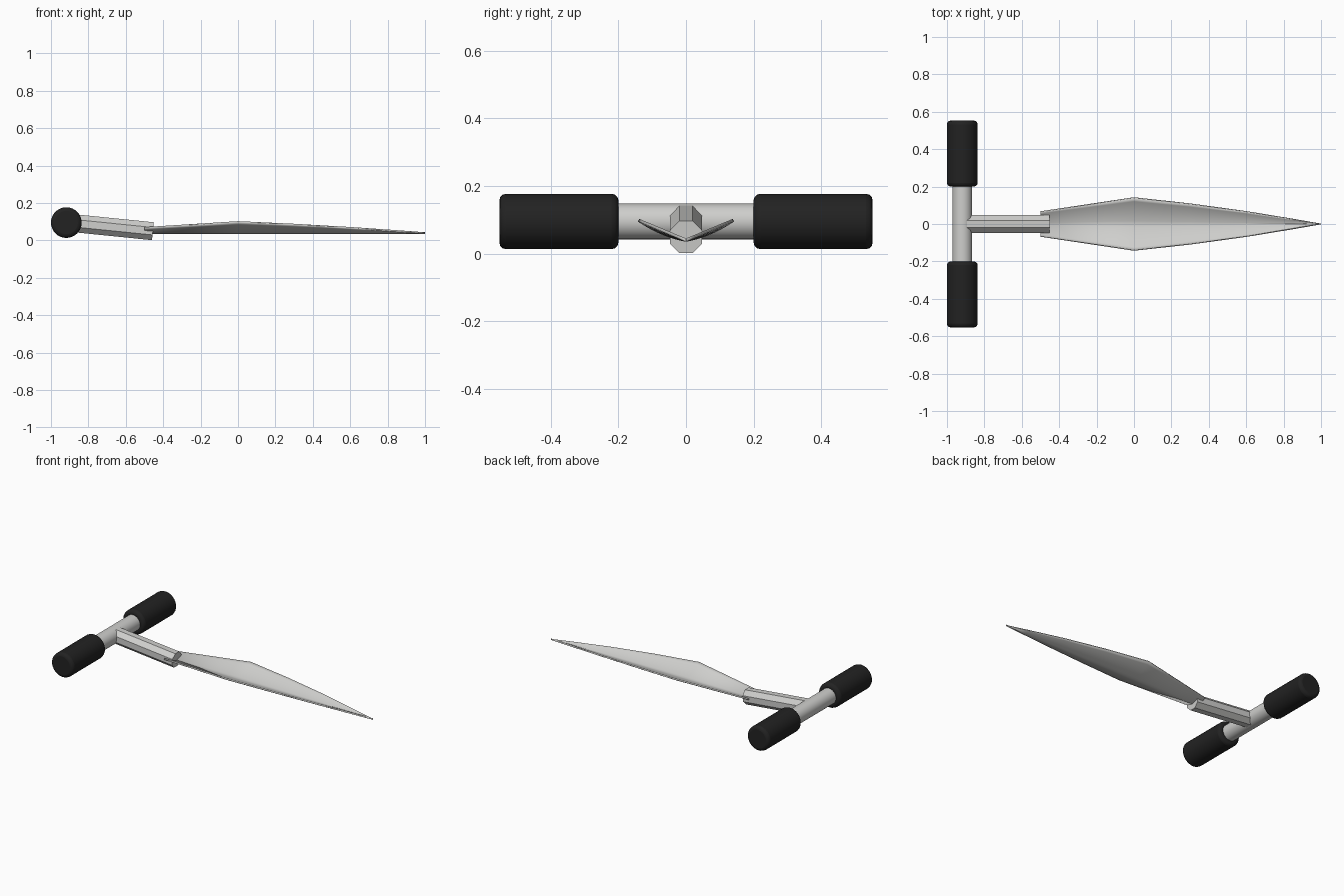
import bpy, bmesh, math
from mathutils import Vector

cube = bpy.data.objects.get("Cube")
if cube:
    bpy.data.objects.remove(cube, do_unlink=True)


def material(name, colour):
    m = bpy.data.materials.new(name)
    m.use_nodes = True
    m.diffuse_color = (*colour, 1)
    m.node_tree.nodes["Principled BSDF"].inputs["Base Color"].default_value = (*colour, 1)
    return m


steel = material("light steel", (0.62, 0.62, 0.605))
rubber = material("black rubber", (0.016, 0.016, 0.016))


def smooth(obj, angle=30):
    bpy.ops.object.select_all(action="DESELECT")
    obj.select_set(True)
    bpy.context.view_layer.objects.active = obj
    bpy.ops.object.shade_smooth_by_angle(angle=math.radians(angle))


def rod(name, start, end, radius, sides, mat, roll=0):
    """Cylinder running between two points."""
    start, end = Vector(start), Vector(end)
    axis = end - start
    bpy.ops.mesh.primitive_cylinder_add(vertices=sides, radius=radius, depth=axis.length)
    obj = bpy.context.object
    obj.name = name
    turn = axis.to_track_quat("Z", "Y").to_matrix().to_4x4()
    for v in obj.data.vertices:
        c, s = math.cos(roll), math.sin(roll)
        v.co = turn @ Vector((v.co.x * c - v.co.y * s, v.co.x * s + v.co.y * c, v.co.z))
    obj.location = (start + end) / 2
    obj.data.materials.append(mat)
    return obj


# Crossbar with a rounded grip on each end
BAR_X, BAR_Z = -0.918, 0.095
bar = rod("crossbar", (BAR_X, -0.545, BAR_Z), (BAR_X, 0.545, BAR_Z), 0.053, 32, steel)
smooth(bar)
for side, name in ((1, "back_grip"), (-1, "front_grip")):
    grip = rod(name, (BAR_X, side * 0.2, BAR_Z), (BAR_X, side * 0.553, BAR_Z), 0.082, 32, rubber)
    bevel = grip.modifiers.new("rounded ends", "BEVEL")
    bevel.width, bevel.segments = 0.02, 3
    bevel.limit_method, bevel.angle_limit = "ANGLE", math.radians(45)
    smooth(grip, 40)

# Faceted shaft sloping down to the blade
rod("shaft", (-0.91, 0, 0.095), (-0.455, 0, 0.049), 0.052, 8, steel, math.pi / 8)

# Dished blade: the same cross-section scaled to the outline at each station
OUTLINE = [(-0.5, 0.068), (0, 0.143), (0.3, 0.11), (0.6, 0.069), (0.85, 0.028), (1, 0.002)]
STEPS = 8
bm = bmesh.new()
rows = []
for x, half in OUTLINE:
    scale = half / 0.143
    row = []
    for i in range(-STEPS, STEPS + 1):
        u = abs(i) / STEPS
        rise = 0.06 * (0.4 * u + 0.6 * u * u)
        row.append(bm.verts.new((x, half * i / STEPS, 0.035 + rise * scale)))
    rows.append(row)
for a, b in zip(rows, rows[1:]):
    for i in range(2 * STEPS):
        bm.faces.new((a[i], b[i], b[i + 1], a[i + 1]))
mesh = bpy.data.meshes.new("blade")
bm.to_mesh(mesh)
bm.free()
blade = bpy.data.objects.new("blade", mesh)
bpy.context.collection.objects.link(blade)
mesh.materials.append(steel)
sheet = blade.modifiers.new("thickness", "SOLIDIFY")
sheet.thickness, sheet.offset = 0.009, 1
smooth(blade, 40)
